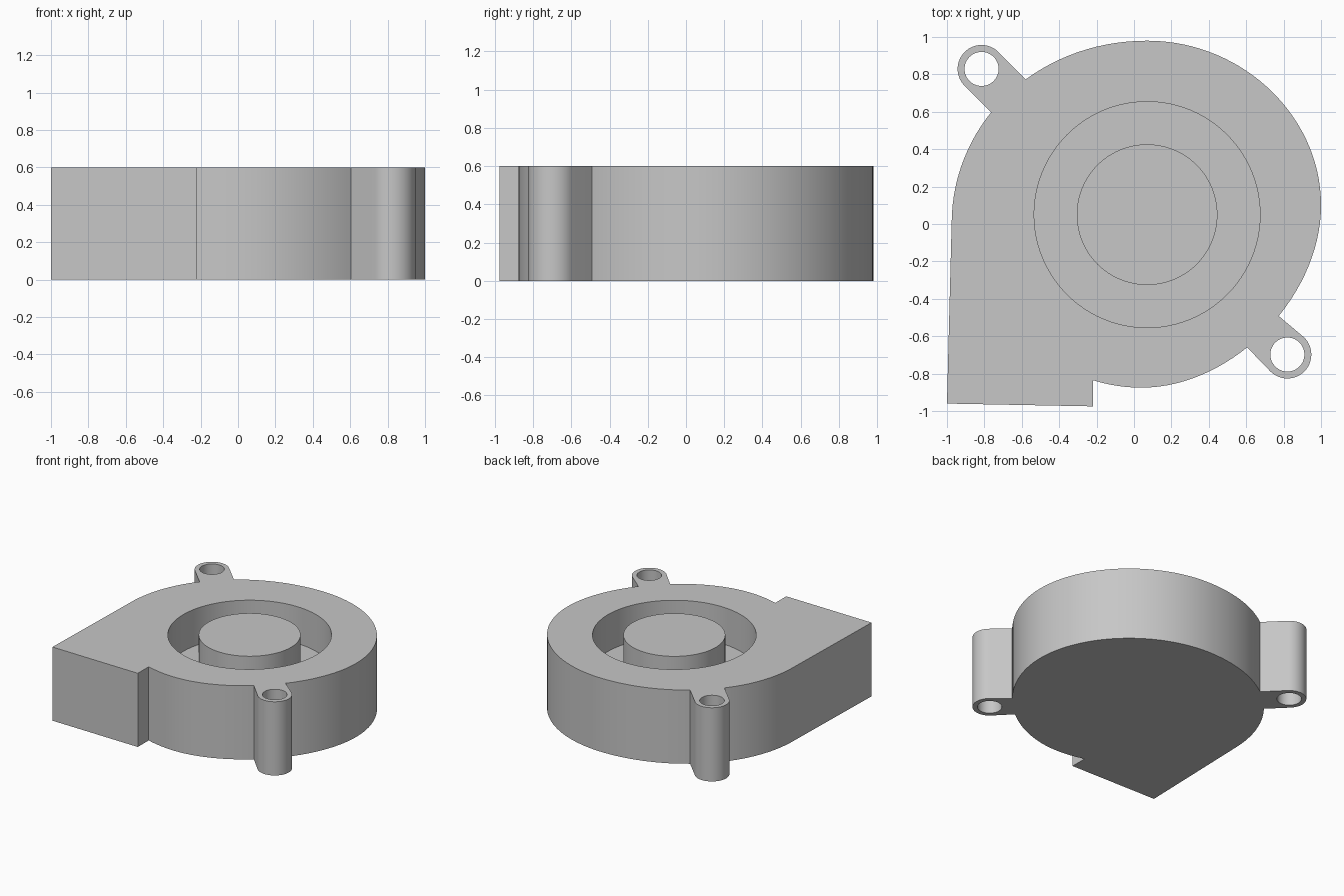
import bpy, bmesh, math
from mathutils import Vector
from mathutils.geometry import interpolate_bezier

if "Cube" in bpy.data.objects:
    bpy.data.objects.remove(bpy.data.objects["Cube"], do_unlink=True)

HEIGHT = 0.6
FLOOR = 0.3
FAN_CENTRE = Vector((0.07, 0.05))

grey = bpy.data.materials.new("light_grey_plastic")
grey.use_nodes = True
colour = (0.57, 0.57, 0.57, 1)
grey.diffuse_color = colour
grey.node_tree.nodes["Principled BSDF"].inputs["Base Color"].default_value = colour


def polar(angle, radius=1.0):
    a = math.radians(angle)
    return Vector((math.cos(a), math.sin(a))) * radius


def circle(centre, radius, count=96):
    return [centre + polar(360 * i / count, radius) for i in range(count)]


def prism(name, outline, bottom, top):
    """Extrude a counter-clockwise flat outline upwards."""
    bm = bmesh.new()
    low = [bm.verts.new((p.x, p.y, bottom)) for p in outline]
    high = [bm.verts.new((p.x, p.y, top)) for p in outline]
    bm.faces.new(low[::-1])
    bm.faces.new(high)
    for i in range(len(low)):
        j = (i + 1) % len(low)
        bm.faces.new((low[i], low[j], high[j], high[i]))
    mesh = bpy.data.meshes.new(name)
    bm.to_mesh(mesh)
    bm.free()
    mesh.materials.append(grey)
    obj = bpy.data.objects.new(name, mesh)
    bpy.context.collection.objects.link(obj)
    return obj


def select(obj):
    bpy.ops.object.select_all(action='DESELECT')
    obj.select_set(True)
    bpy.context.view_layer.objects.active = obj


def combine(target, helper, operation):
    mod = target.modifiers.new(helper.name, 'BOOLEAN')
    mod.operation = operation
    mod.solver = 'EXACT'
    mod.object = helper
    helper.hide_render = True
    select(target)
    bpy.ops.object.modifier_apply(modifier=mod.name)
    bpy.data.objects.remove(helper, do_unlink=True)


def quarter(start, end, corner, pull, count=32):
    """Curve from start to end, tangent to the two sides meeting at corner."""
    a, b, c = Vector(start), Vector(end), Vector(corner)
    pts = interpolate_bezier(a, a.lerp(c, pull), b.lerp(c, pull), b, count)
    return [Vector(p[:2]) for p in pts[:-1]]


# Scroll housing with its straight outlet
south, east, north, west = (0.04, -0.875), (1.0, 0.1), (0.07, 0.98), (-0.975, 0.0)
lip = (-0.22, -0.835)
outline = quarter(south, east, (east[0], south[1]), 0.505)
outline += quarter(east, north, (east[0], north[1]), 0.545)
outline += quarter(north, west, (west[0], north[1]), 0.56)
outline += [Vector(west), Vector((-1.0, -0.96)), Vector((-0.22, -0.975))]
outline += quarter(lip, south, (-0.09, south[1]), 0.67, 12)
housing = prism("housing", outline, 0, HEIGHT)

# Screw tabs: rounded end, straight sides running into the housing, through hole
tabs = [(Vector((-0.815, 0.829)), 45, 225), (Vector((0.82, -0.698)), -136, 50)]
for centre, start, end in tabs:
    steps = 40
    arc = [centre + polar(start + (end - start) * i / steps, 0.128)
           for i in range(steps + 1)]
    shape = [arc[0] + polar(start - 90, 0.32)] + arc + [arc[-1] + polar(end + 90, 0.32)]
    combine(housing, prism("screw_tab", shape, 0, HEIGHT), 'UNION')
for centre, start, end in tabs:
    combine(housing, prism("screw_hole", circle(centre, 0.091, 64), -0.1, HEIGHT + 0.1),
            'DIFFERENCE')

# Round intake recess and the hub standing in it
combine(housing, prism("intake_recess", circle(FAN_CENTRE, 0.604), FLOOR, HEIGHT + 0.1),
        'DIFFERENCE')
hub = prism("hub", circle(FAN_CENTRE, 0.376), FLOOR - 0.02, HEIGHT)

for part in (housing, hub):
    select(part)
    bpy.ops.object.shade_smooth_by_angle(angle=math.radians(30))
